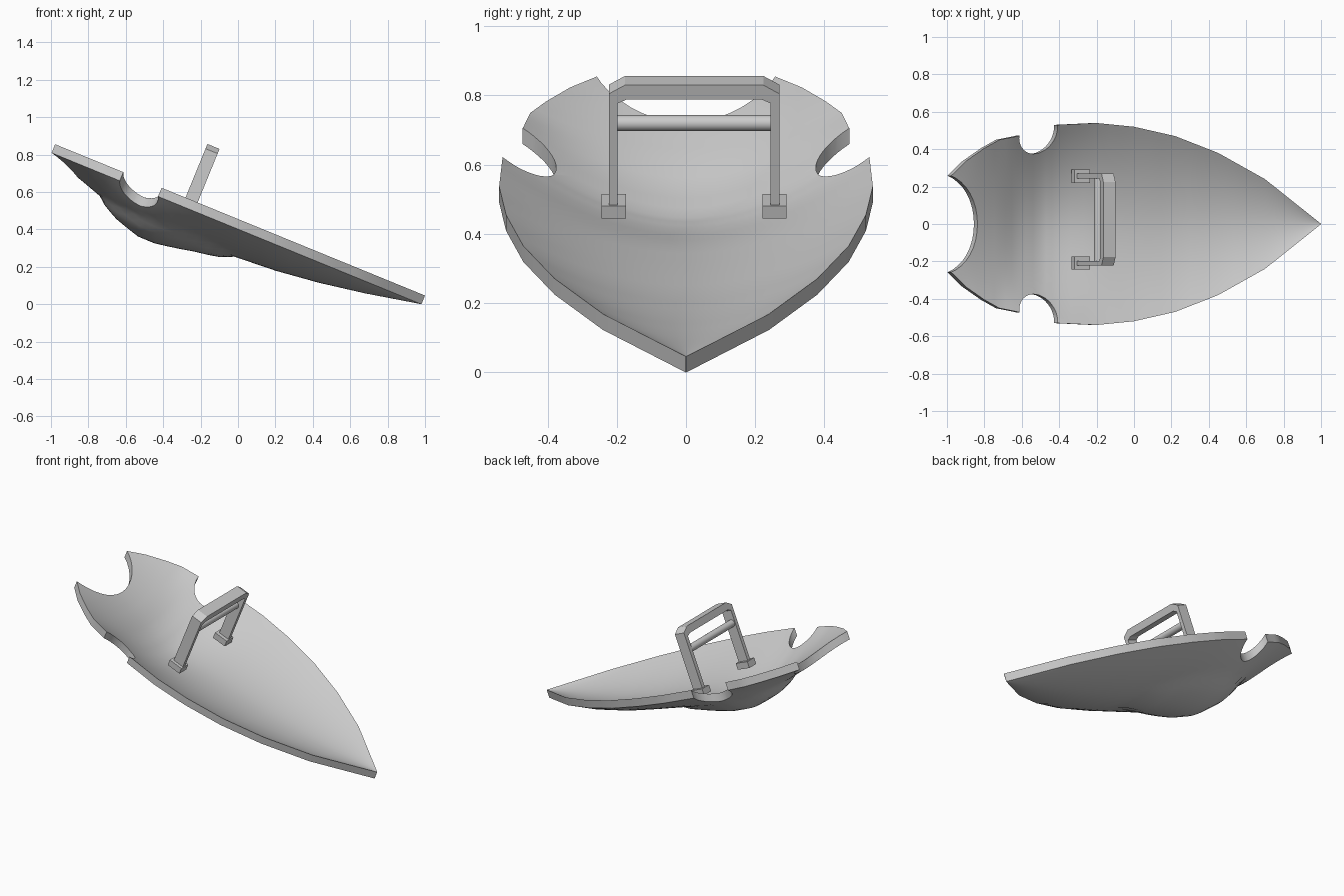
import bpy, bmesh, math
from mathutils import Matrix, Vector

if "Cube" in bpy.data.objects:
    bpy.data.objects.remove(bpy.data.objects["Cube"], do_unlink=True)

TILT = math.atan(0.409)
ROT = Matrix.Rotation(TILT, 4, "Y")      # shield plane: local x along rim, local z = normal
NORMAL = ROT @ Vector((0, 0, 1))

steel = bpy.data.materials.new("plain_grey")
steel.use_nodes = True
grey = (0.6, 0.6, 0.6, 1)
steel.diffuse_color = grey
steel.node_tree.nodes["Principled BSDF"].inputs["Base Color"].default_value = grey


def rim_z(x):
    return 0.046 + 0.409 * (1 - x)


def finish(bm, name, matrix=Matrix()):
    bmesh.ops.recalc_face_normals(bm, faces=bm.faces[:])
    mesh = bpy.data.meshes.new(name)
    bm.to_mesh(mesh)
    bm.free()
    mesh.materials.append(steel)
    ob = bpy.data.objects.new(name, mesh)
    ob.matrix_world = matrix
    bpy.context.collection.objects.link(ob)
    return ob


def activate(ob):
    bpy.ops.object.select_all(action="DESELECT")
    ob.select_set(True)
    bpy.context.view_layer.objects.active = ob


def cylinder(name, radius, length, matrix, sides):
    bm = bmesh.new()
    bmesh.ops.create_cone(bm, cap_ends=True, segments=sides, radius1=radius,
                          radius2=radius, depth=length)
    return finish(bm, name, matrix)


# Shield stations: x, half width, bowl depth
STATIONS = [(1, .001, 0), (.7, .24, .065), (.45, .38, .11), (.22, .47, .14),
            (0, .52, .155), (-.2, .54, .172), (-.41, .53, .21), (-.5, .51, .213),
            (-.62, .47, .178), (-.72, .45, .125), (-.8, .405, .09),
            (-.9, .335, .05), (-.97, .265, .03), (-1.06, .18, .02)]
STEPS, ACROSS, THICK = 3, 24, 0.05


def boss(x, y):
    # Shallow domed swelling on the outer face
    r2 = ((x + .36) / .36) ** 2 + (y / .28) ** 2
    return .045 * math.sqrt(max(0, 1 - r2))


def build_shield():
    rows = []
    for a, b in zip(STATIONS, STATIONS[1:]):
        for i in range(STEPS):
            f = i / STEPS
            rows.append([p + (q - p) * f for p, q in zip(a, b)])
    rows.append(STATIONS[-1])
    bm = bmesh.new()
    top, bottom = [], []
    for x, w, d in rows:
        inner, outer = [], []
        for j in range(ACROSS + 1):
            v = 2 * j / ACROSS - 1
            p = Vector((x, v * w, rim_z(x) - d * (1 - abs(v) ** 1.9)))
            inner.append(bm.verts.new(p))
            outer.append(bm.verts.new(p - NORMAL * (THICK + boss(x, v * w))))
        top.append(inner)
        bottom.append(outer)
    for i in range(len(rows) - 1):
        for grid in (top, bottom):
            for j in range(ACROSS):
                bm.faces.new((grid[i][j], grid[i + 1][j],
                              grid[i + 1][j + 1], grid[i][j + 1]))
        for j in (0, ACROSS):
            bm.faces.new((top[i][j], top[i + 1][j], bottom[i + 1][j], bottom[i][j]))
    for i in (0, -1):
        for j in range(ACROSS):
            bm.faces.new((top[i][j], top[i][j + 1], bottom[i][j + 1], bottom[i][j]))
    return finish(bm, "shield_shell")


# Shell with round notches cut in the two sides and the broad end
shield = build_shield()
for x, y, r in ((-.508, .49, .115), (-.508, -.49, .115), (-1.065, 0, .275)):
    spot = Matrix.Translation((x, y, rim_z(x))) @ ROT
    cutter = cylinder("notch_cutter", r, 1.2, spot, 40)
    cutter.hide_render = True
    mod = shield.modifiers.new("notch", "BOOLEAN")
    mod.operation, mod.solver, mod.object = "DIFFERENCE", "EXACT", cutter
    activate(shield)
    bpy.ops.object.modifier_apply(modifier=mod.name)
    bpy.data.objects.remove(cutter, do_unlink=True)
activate(shield)
bpy.ops.object.shade_smooth_by_angle(angle=math.radians(30))

# Handle frame: chamfered arch standing square to the rim plane
BASE = Matrix.Translation((-.273, .0235, .496)) @ ROT
half = [(.246, -.03), (.246, .348), (.2, .375)]
inside = [(.195, .33), (.221, .318), (.221, -.03)]


def mirrored(points):
    return [(-y, z) for y, z in reversed(points)]


loops = half + mirrored(half), mirrored(inside) + inside
bm = bmesh.new()
sides = []
for t in (-.035, .035):
    outer = [bm.verts.new((t, y, z)) for y, z in loops[0]]
    inner = [bm.verts.new((t, y, z)) for y, z in reversed(loops[1])]
    sides.append((outer, inner))
    for k in range(len(outer) - 1):
        bm.faces.new((outer[k], outer[k + 1], inner[k + 1], inner[k]))
for a, b in zip(*sides):
    for k in range(len(a) - 1):
        bm.faces.new((a[k], a[k + 1], b[k + 1], b[k]))
for k in (0, -1):
    bm.faces.new((sides[0][0][k], sides[0][1][k], sides[1][1][k], sides[1][0][k]))
finish(bm, "handle_frame", BASE)

# Mounting feet
for name, s in (("left_foot", 1), ("right_foot", -1)):
    bm = bmesh.new()
    bmesh.ops.create_cube(bm, size=1)
    bmesh.ops.scale(bm, vec=(.09, .07, .04), verts=bm.verts[:])
    finish(bm, name, BASE @ Matrix.Translation((-.005, s * .232, -.02)))

# Round grip between the posts
rod = cylinder("grip_rod", .023, .45, Matrix.Translation((-.19, .0235, .72))
               @ Matrix.Rotation(math.pi / 2, 4, "X"), 24)
activate(rod)
bpy.ops.object.shade_smooth_by_angle(angle=math.radians(30))
